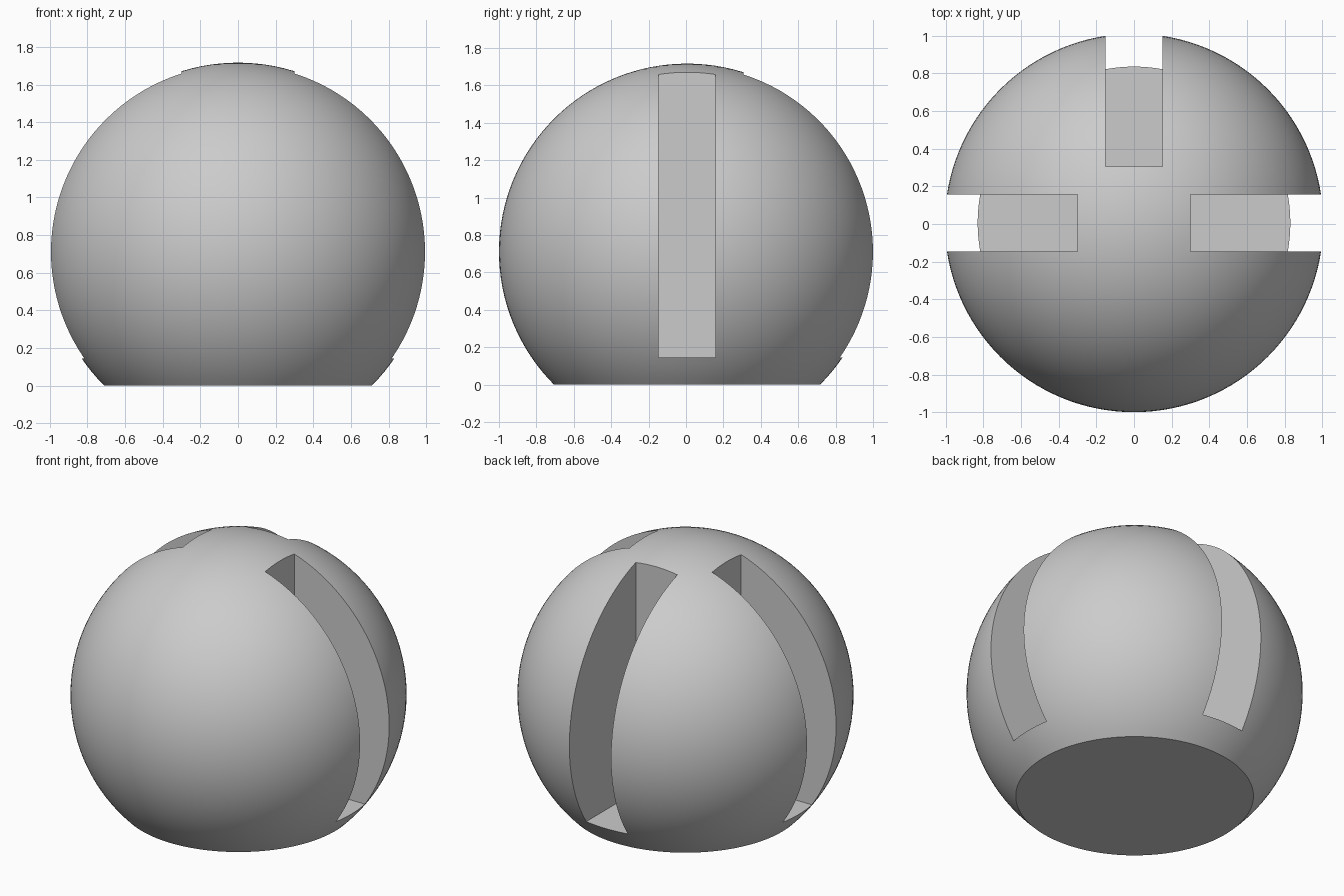
import bpy
import bmesh
from math import radians
from mathutils import Matrix, Vector

cube = bpy.data.objects.get("Cube")
if cube:
    bpy.data.objects.remove(cube, do_unlink=True)

RADIUS = 1.0056
CENTRE = Vector((0, 0.0056, 0.711))
SLOT_WIDTH = 0.304
SLOT_INNER = 0.301
SLOT_FLOOR = 0.145

grey = bpy.data.materials.new("plain_grey")
grey.use_nodes = True
colour = (0.6, 0.6, 0.6, 1)
grey.diffuse_color = colour
grey.node_tree.nodes["Principled BSDF"].inputs["Base Color"].default_value = colour


def mesh_object(name, bm):
    bmesh.ops.recalc_face_normals(bm, faces=bm.faces)
    mesh = bpy.data.meshes.new(name)
    bm.to_mesh(mesh)
    bm.free()
    obj = bpy.data.objects.new(name, mesh)
    bpy.context.collection.objects.link(obj)
    mesh.materials.append(grey)
    return obj


# Ball with a flat base
bm = bmesh.new()
bmesh.ops.create_uvsphere(bm, u_segments=128, v_segments=64, radius=RADIUS,
                          matrix=Matrix.Translation(CENTRE))
cut = bmesh.ops.bisect_plane(bm, geom=bm.verts[:] + bm.edges[:] + bm.faces[:],
                             plane_co=(0, 0, 0), plane_no=(0, 0, 1), clear_inner=True)
rim = [e for e in cut["geom_cut"] if isinstance(e, bmesh.types.BMEdge)]
bmesh.ops.contextual_create(bm, geom=rim)
body = mesh_object("slotted_ball", bm)

# Slot cutters: left, back and right
bm = bmesh.new()
size = Vector((1, SLOT_WIDTH, 2))
offset = Vector((SLOT_INNER + size.x / 2, 0, SLOT_FLOOR + size.z / 2))
for angle in (0, 90, 180):
    place = (Matrix.Translation((0, CENTRE.y, 0))
             @ Matrix.Rotation(radians(angle), 4, 'Z')
             @ Matrix.Translation(offset) @ Matrix.Diagonal(size.to_4d()))
    bmesh.ops.create_cube(bm, size=1, matrix=place)
cutter = mesh_object("slot_cutter", bm)

# Carve the slots, then drop the cutter
mod = body.modifiers.new("slots", 'BOOLEAN')
mod.operation = 'DIFFERENCE'
mod.solver = 'EXACT'
mod.object = cutter
bpy.ops.object.select_all(action='DESELECT')
bpy.context.view_layer.objects.active = body
body.select_set(True)
bpy.ops.object.modifier_apply(modifier=mod.name)
bpy.data.objects.remove(cutter, do_unlink=True)
bpy.ops.object.shade_smooth_by_angle(angle=radians(30))
